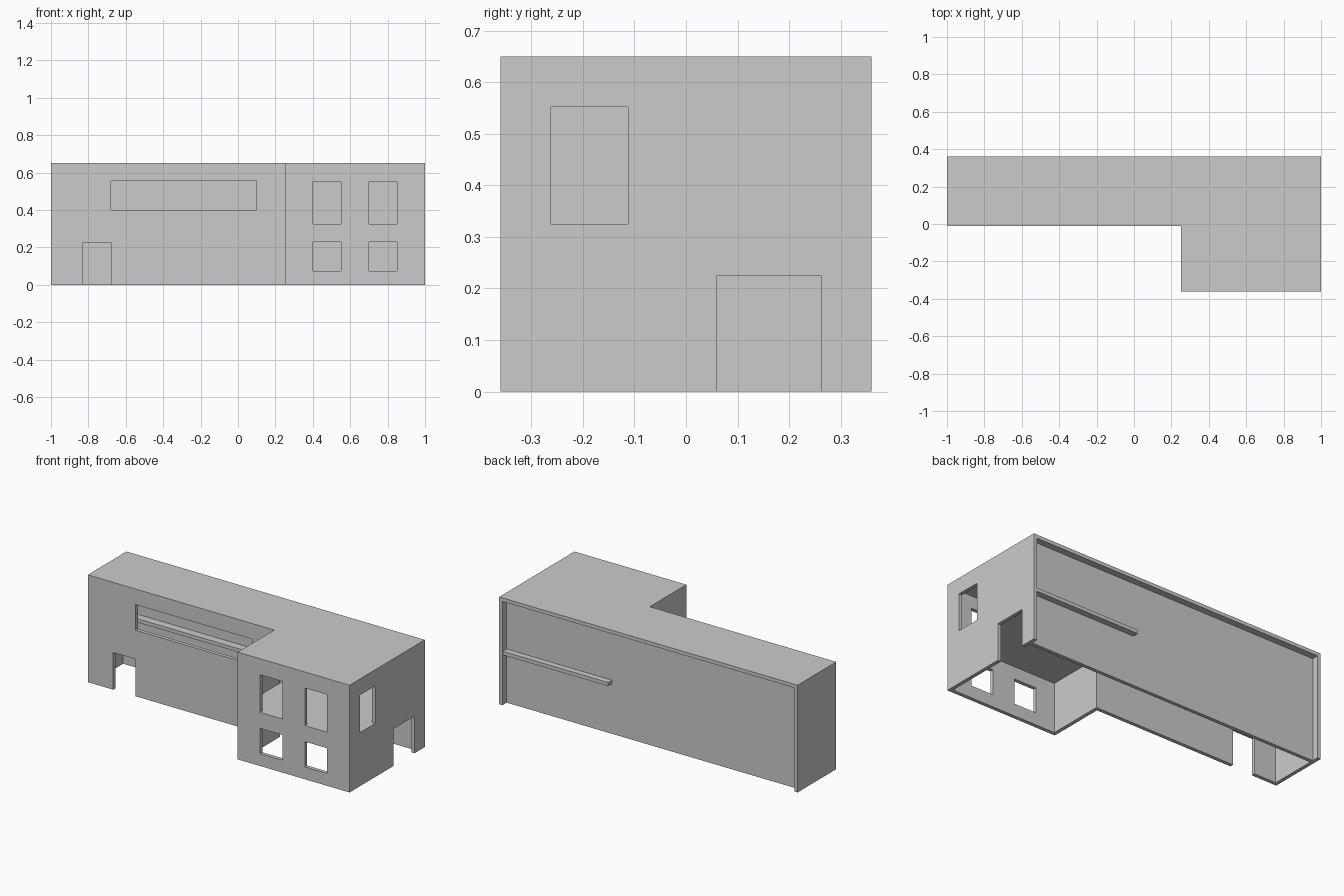
import bpy, bmesh

if "Cube" in bpy.data.objects:
    bpy.data.objects.remove(bpy.data.objects["Cube"])

T = 0.022            # wall thickness
H = 0.65             # building height
MID = H / 2          # upper floor level
BACK, FRONT, STEP, CORNER = 0.36, -0.36, -0.01, 0.25


def finish(bm, name):
    bmesh.ops.recalc_face_normals(bm, faces=bm.faces)
    mesh = bpy.data.meshes.new(name)
    bm.to_mesh(mesh)
    bm.free()
    obj = bpy.data.objects.new(name, mesh)
    bpy.context.collection.objects.link(obj)
    return obj


def prism(name, outline, z0, z1):
    bm = bmesh.new()
    face = bm.faces.new([bm.verts.new((x, y, z0)) for x, y in outline])
    ext = bmesh.ops.extrude_face_region(bm, geom=[face])
    top = [v for v in ext["geom"] if isinstance(v, bmesh.types.BMVert)]
    bmesh.ops.translate(bm, verts=top, vec=(0, 0, z1 - z0))
    return finish(bm, name)


def boxes(name, ranges):
    bm = bmesh.new()
    for x0, x1, y0, y1, z0, z1 in ranges:
        cube = bmesh.ops.create_cube(bm, size=1)["verts"]
        bmesh.ops.scale(bm, verts=cube, vec=(x1 - x0, y1 - y0, z1 - z0))
        bmesh.ops.translate(bm, verts=cube,
                            vec=((x0 + x1) / 2, (y0 + y1) / 2, (z0 + z1) / 2))
    return finish(bm, name)


# L-shaped outer walls, open towards the recessed back wall
outer = [(-1, BACK), (-1, STEP), (CORNER, STEP), (CORNER, FRONT), (1, FRONT), (1, BACK)]
inner = [(1 - T, BACK), (1 - T, FRONT + T), (CORNER + T, FRONT + T),
         (CORNER + T, STEP + T), (-1 + T, STEP + T), (-1 + T, BACK)]
walls = prism("outer_walls", outer + inner, 0, H - T)

# Flat roof
prism("roof", outer, H - T, H)

# Door and window openings
cuts = [
    (-0.83, -0.68, STEP - 0.05, STEP + 0.05, -0.1, 0.225),   # front door
    (-0.68, 0.10, STEP - 0.05, STEP + 0.05, 0.40, 0.555),    # long window
    (0.95, 1.05, 0.06, 0.262, -0.1, 0.225),                  # side door
    (0.95, 1.05, -0.262, -0.112, MID, 0.552),                # side window
]
for x in (0.40, 0.70):
    for z0, z1 in ((0.075, 0.228), (MID, 0.553)):
        cuts.append((x, x + 0.15, FRONT - 0.05, FRONT + 0.05, z0, z1))
cutter = boxes("opening_cutter", cuts)
cutter.hide_render = True

mod = walls.modifiers.new("openings", "BOOLEAN")
mod.operation = "DIFFERENCE"
mod.solver = "EXACT"
mod.object = cutter
bpy.context.view_layer.objects.active = walls
bpy.ops.object.modifier_apply(modifier=mod.name)
bpy.data.objects.remove(cutter)

# Recessed back wall
boxes("back_wall", [(-1 + T, 1 - T, BACK - 0.04 - T, BACK - 0.04, 0, H - T)])

# Upper floor of the wing, reaching past the back wall as a ledge
boxes("upper_floor", [(CORNER + T, 1 - T, FRONT + T, BACK - 0.003, MID - T, MID)])

# Narrow gallery behind the long window
boxes("gallery", [(-1 + T, CORNER + T, BACK - 0.11, BACK - 0.04 - T, MID - T, MID)])
